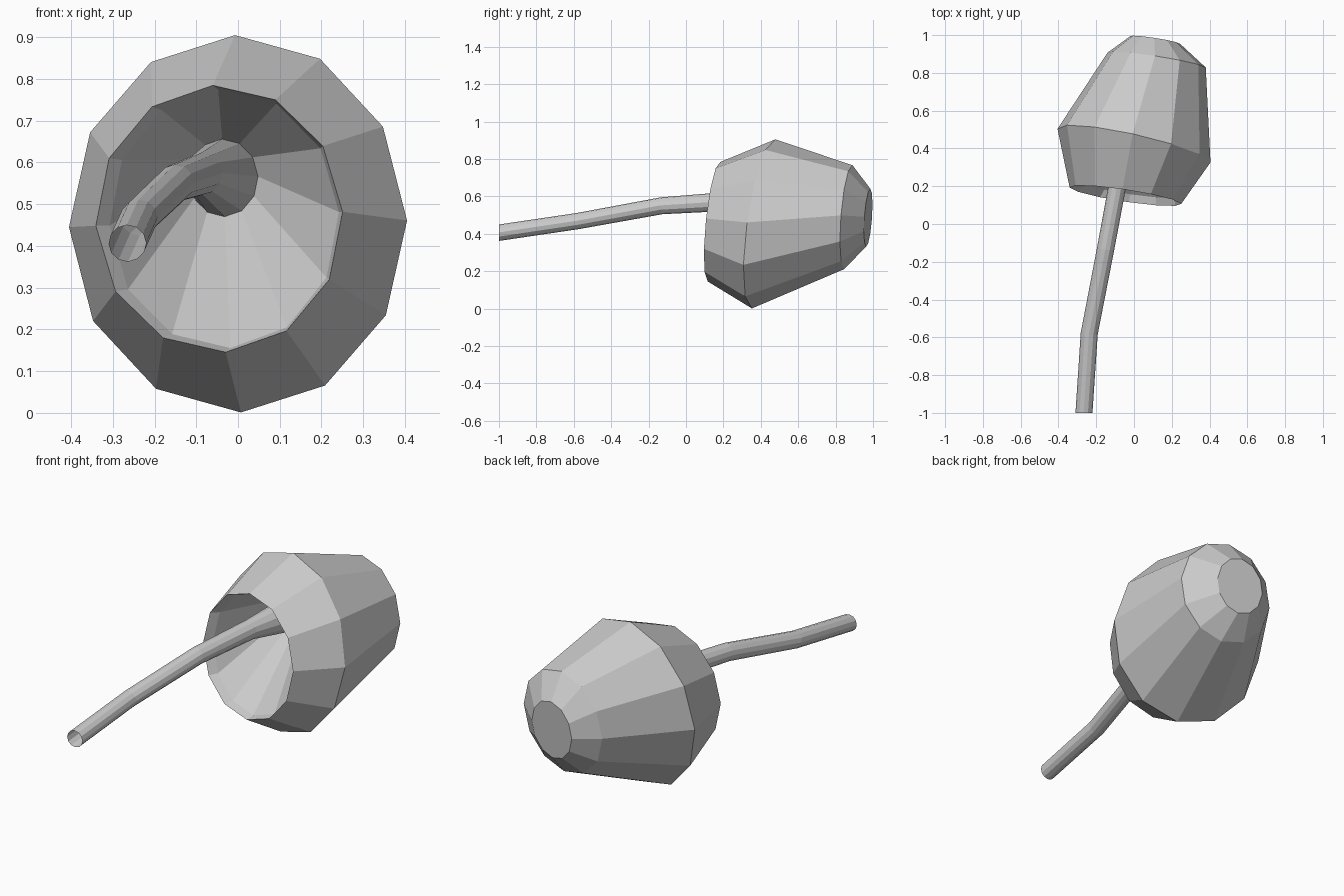
import bpy, bmesh
from math import sin, cos, pi, radians

if "Cube" in bpy.data.objects:
    bpy.data.objects.remove(bpy.data.objects["Cube"])

SIDES = 12


def ring(bm, cx, cy, cz, rx, rz, slope_x=0.0, slope_z=0.0, phase=2.0):
    """Elliptical ring seen from the front, tilted in depth by the two slopes."""
    verts = []
    for i in range(SIDES):
        a = 2 * pi * i / SIDES + radians(phase)
        dx, dz = rx * cos(a), rz * sin(a)
        verts.append(bm.verts.new((cx + dx, cy + slope_x * dx + slope_z * dz, cz + dz)))
    return verts


def loft(name, rings, cap_end=False):
    bm = bmesh.new()
    loops = [ring(bm, *r) for r in rings]
    for a, b in zip(loops, loops[1:]):
        for i in range(SIDES):
            j = (i + 1) % SIDES
            bm.faces.new((a[i], a[j], b[j], b[i]))
    if cap_end:
        bm.faces.new(loops[-1])
    bmesh.ops.recalc_face_normals(bm, faces=bm.faces)
    mesh = bpy.data.meshes.new(name)
    bm.to_mesh(mesh)
    bm.free()
    obj = bpy.data.objects.new(name, mesh)
    bpy.context.collection.objects.link(obj)
    return obj


funnel_end = (-0.035, 0.54, 0.563, 0.083, 0.093, -0.2, 0.1)

# Cup: inner funnel, inner lip, rim, widest ring, shoulder and flat cap
loft("cup", [
    funnel_end,
    (-0.033, 0.19, 0.465, 0.275, 0.31, -0.15, 0.10, 3),
    (-0.045, 0.15, 0.465, 0.296, 0.32, -0.15, 0.10, 3),
    (0.0, 0.415, 0.453, 0.405, 0.452, -0.222, 0.135, 1),
    (0.12, 0.868, 0.489, 0.26, 0.278, -0.155, 0.075, 2),
    (0.112, 0.974, 0.486, 0.132, 0.155, -0.155, 0.07, 2),
], cap_end=True)

# Stem: bent open tube that flares into the funnel
loft("stem", [
    (-0.265, -1.0, 0.406, 0.045, 0.044),
    (-0.237, -0.58, 0.468, 0.045, 0.043, -0.1, -0.15),
    (-0.150, -0.13, 0.550, 0.045, 0.045, -0.2, -0.12),
    (-0.085, 0.22, 0.573, 0.046, 0.051, -0.2, 0.0),
    funnel_end,
])
